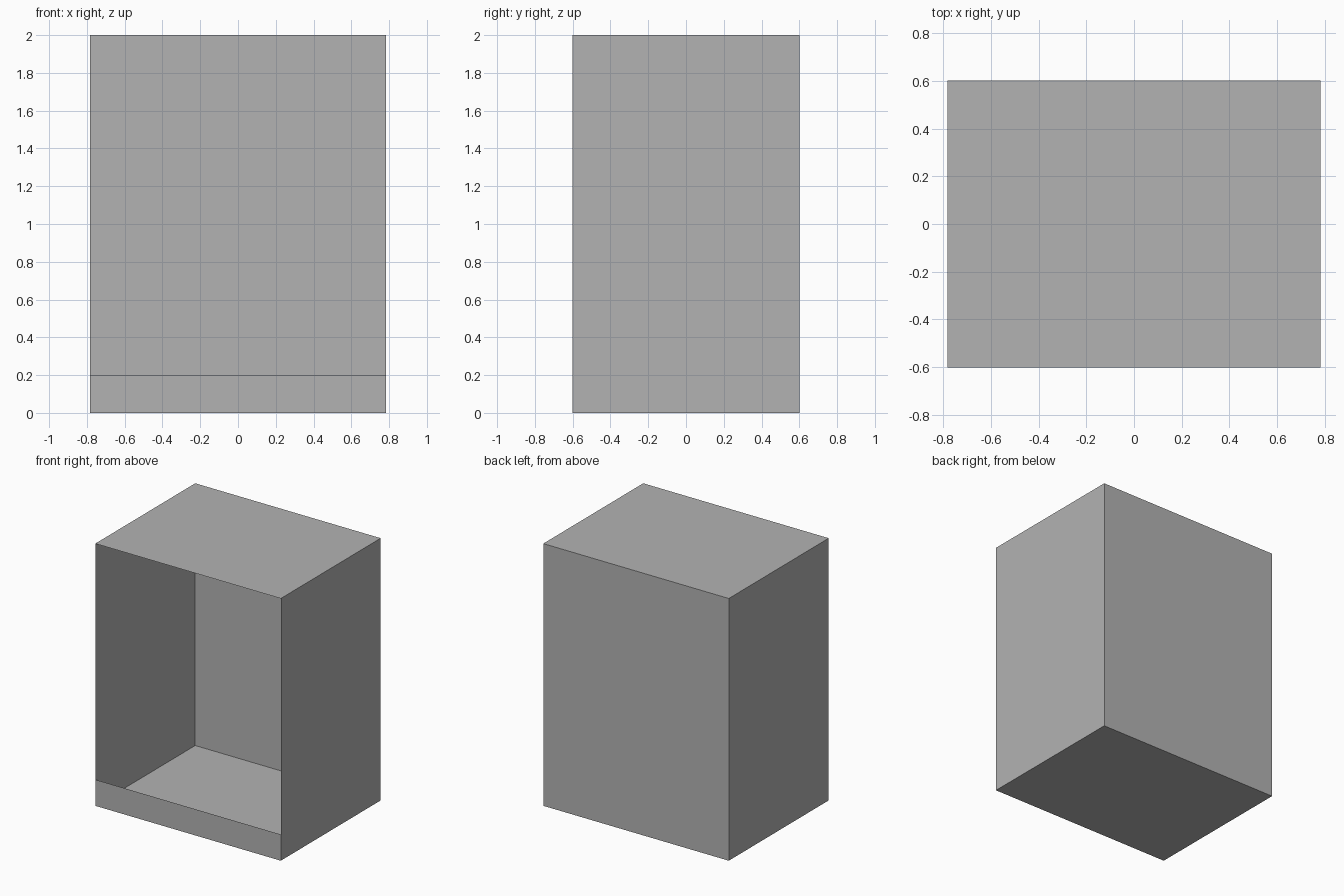
import bpy
import bmesh
from mathutils import Matrix, Vector

default = bpy.data.objects.get("Cube")
if default:
    bpy.data.objects.remove(default, do_unlink=True)

WIDTH, DEPTH, HEIGHT = 1.565, 1.204, 2.0
LIP = 0.2

grey = bpy.data.materials.new("plain grey")
grey.use_nodes = True
colour = (0.45, 0.45, 0.45, 1)
grey.diffuse_color = colour
grey.node_tree.nodes["Principled BSDF"].inputs["Base Color"].default_value = colour


def add_part(name, height, keep):
    """Make a thin-walled box of the given height, keeping the faces that pass the test."""
    bm = bmesh.new()
    bmesh.ops.create_cube(bm, size=1, matrix=Matrix.Translation((0, 0, height / 2))
                          @ Matrix.Diagonal((WIDTH, DEPTH, height, 1)))
    bm.normal_update()
    unwanted = [f for f in bm.faces if not keep(f.normal)]
    bmesh.ops.delete(bm, geom=unwanted, context='FACES')
    mesh = bpy.data.meshes.new(name)
    bm.to_mesh(mesh)
    bm.free()
    mesh.materials.append(grey)
    obj = bpy.data.objects.new(name, mesh)
    bpy.context.collection.objects.link(obj)
    return obj


FRONT = Vector((0, -1, 0))

# Sides, back, top and floor, open at the front
add_part("cabinet_shell", HEIGHT, lambda n: n.dot(FRONT) < 0.5)

# Low board across the bottom of the opening
add_part("front_lip", LIP, lambda n: n.dot(FRONT) > 0.5)
